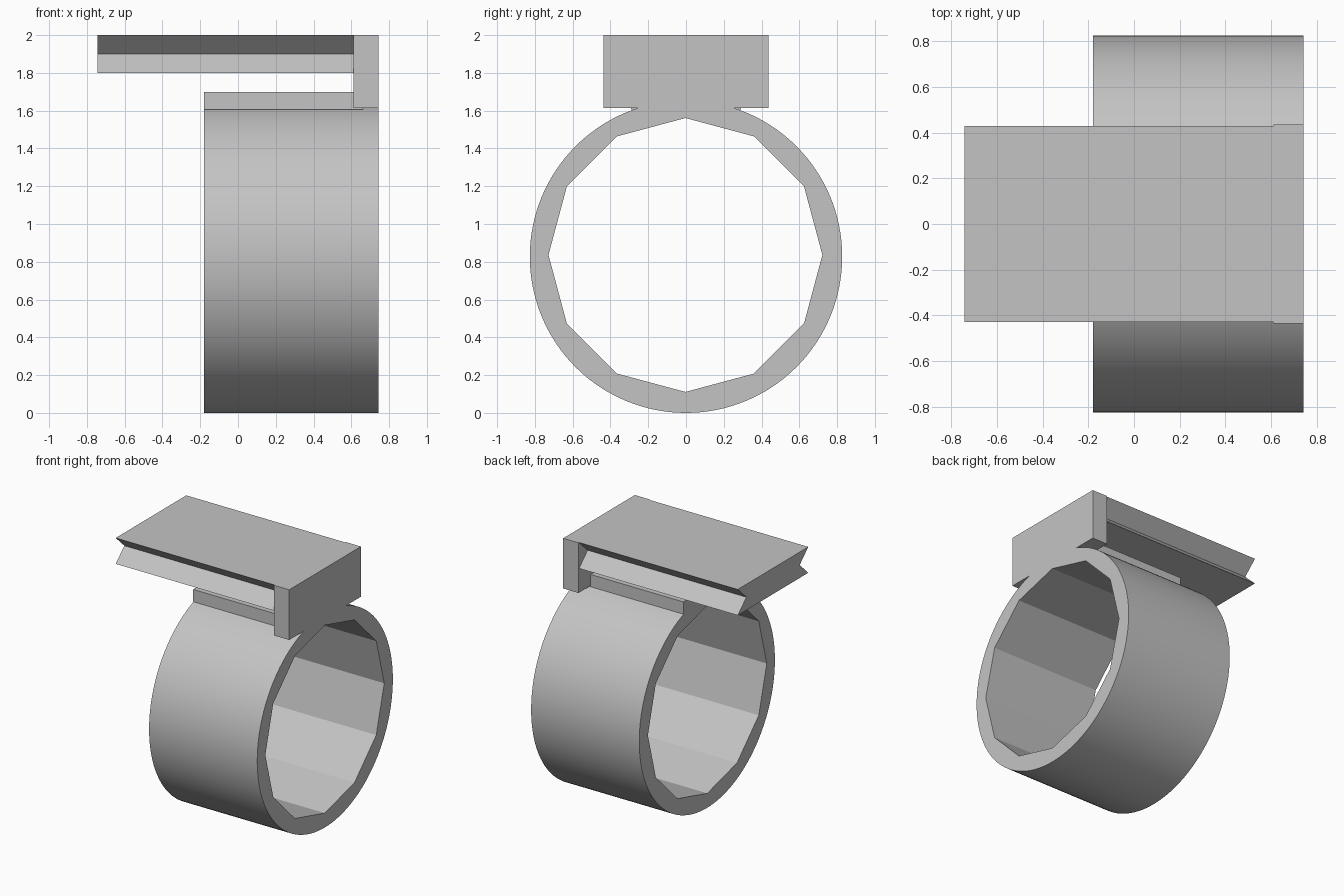
import bpy
import bmesh
from math import sin, cos, tau, radians

cube = bpy.data.objects.get("Cube")
if cube:
    bpy.data.objects.remove(cube, do_unlink=True)

grey = bpy.data.materials.new("plain grey")
grey.use_nodes = True
colour = (0.55, 0.55, 0.55, 1)
grey.diffuse_color = colour
grey.node_tree.nodes["Principled BSDF"].inputs["Base Color"].default_value = colour


def prism(name, profile, x0, x1):
    """Extrude a closed (y, z) profile along x."""
    bm = bmesh.new()
    base = bm.faces.new([bm.verts.new((x0, y, z)) for y, z in profile])
    out = bmesh.ops.extrude_face_region(bm, geom=[base])
    moved = [v for v in out["geom"] if isinstance(v, bmesh.types.BMVert)]
    bmesh.ops.translate(bm, verts=moved, vec=(x1 - x0, 0, 0))
    bmesh.ops.recalc_face_normals(bm, faces=bm.faces)
    mesh = bpy.data.meshes.new(name)
    bm.to_mesh(mesh)
    bm.free()
    mesh.materials.append(grey)
    obj = bpy.data.objects.new(name, mesh)
    bpy.context.collection.objects.link(obj)
    return obj


def polygon(sides, radius, cy, cz):
    return [(cy + radius * sin(tau * i / sides), cz + radius * cos(tau * i / sides))
            for i in range(sides)]


def box(half_width, z0, z1):
    return [(-half_width, z0), (half_width, z0), (half_width, z1), (-half_width, z1)]


def combine(target, tool, operation):
    """Apply a boolean and discard the tool object."""
    mod = target.modifiers.new(operation.lower(), "BOOLEAN")
    mod.operation = operation
    mod.solver = "EXACT"
    mod.object = tool
    bpy.context.view_layer.objects.active = target
    bpy.ops.object.modifier_apply(modifier=mod.name)
    bpy.data.objects.remove(tool, do_unlink=True)


BACK, INNER, FRONT = -0.18, 0.612, 0.743

# Round band with a twelve-sided bore
band = prism("band_with_clip", polygon(128, 0.827, 0, 0.827), BACK, FRONT)
bore = prism("bore", polygon(12, 0.725, -0.003, 0.836), BACK - 0.2, FRONT + 0.2)
combine(band, bore, "DIFFERENCE")

# Low rail on the band, and the upright wall at its end
rail = prism("rail", box(0.29, 1.605, 1.70), BACK, INNER + 0.05)
wall = prism("end_wall", box(0.437, 1.613, 2.0), INNER, FRONT)
combine(wall, rail, "UNION")

# Overhanging arm with a V groove along each side
half = [(0.43, 1.8), (0.325, 1.9), (0.43, 2.0)]
arm = prism("grooved_arm", half + [(-y, z) for y, z in reversed(half)], -0.743, INNER + 0.05)
combine(wall, arm, "UNION")
combine(band, wall, "UNION")

# Smooth the outside of the band, keep every other edge sharp
bpy.ops.object.select_all(action="DESELECT")
band.select_set(True)
bpy.context.view_layer.objects.active = band
bpy.ops.object.shade_smooth_by_angle(angle=radians(20))
